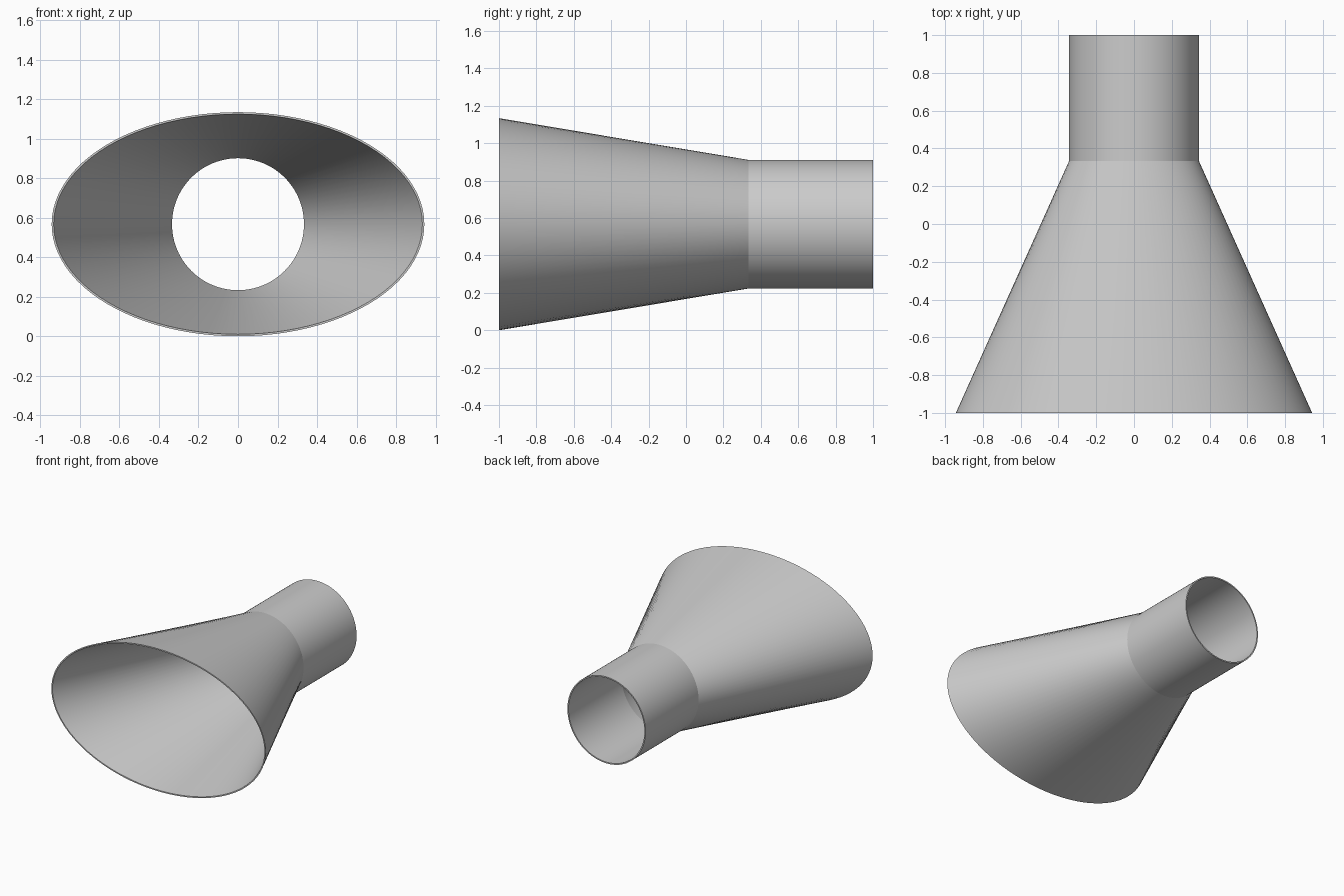
import bpy, bmesh
from math import cos, sin, tau, radians

if "Cube" in bpy.data.objects:
    bpy.data.objects.remove(bpy.data.objects["Cube"])

SIDES = 96
CENTRE_Z = 0.567
WALL = 0.01


def ring(bm, y, rx, rz):
    return [bm.verts.new((rx * cos(tau * i / SIDES), y, CENTRE_Z + rz * sin(tau * i / SIDES)))
            for i in range(SIDES)]


# stations along the duct: y, half width, half height
stations = [(-1.0, 0.943, 0.567), (0.333, 0.344, 0.344), (1.0, 0.344, 0.344)]

# outer skin front to back, then inner skin back to front, joined by the rims
bm = bmesh.new()
rings = [ring(bm, *s) for s in stations]
rings += [ring(bm, y, rx - WALL, rz - WALL) for y, rx, rz in reversed(stations)]
for k, a in enumerate(rings):
    b = rings[(k + 1) % len(rings)]
    for i in range(SIDES):
        j = (i + 1) % SIDES
        bm.faces.new((a[i], a[j], b[j], b[i]))
bmesh.ops.recalc_face_normals(bm, faces=bm.faces)

mesh = bpy.data.meshes.new("flared_duct")
bm.to_mesh(mesh)
bm.free()
duct = bpy.data.objects.new("flared_duct", mesh)
bpy.context.collection.objects.link(duct)

# smooth walls, crisp rims and neck crease
bpy.context.view_layer.objects.active = duct
duct.select_set(True)
bpy.ops.object.shade_smooth_by_angle(angle=radians(8))
